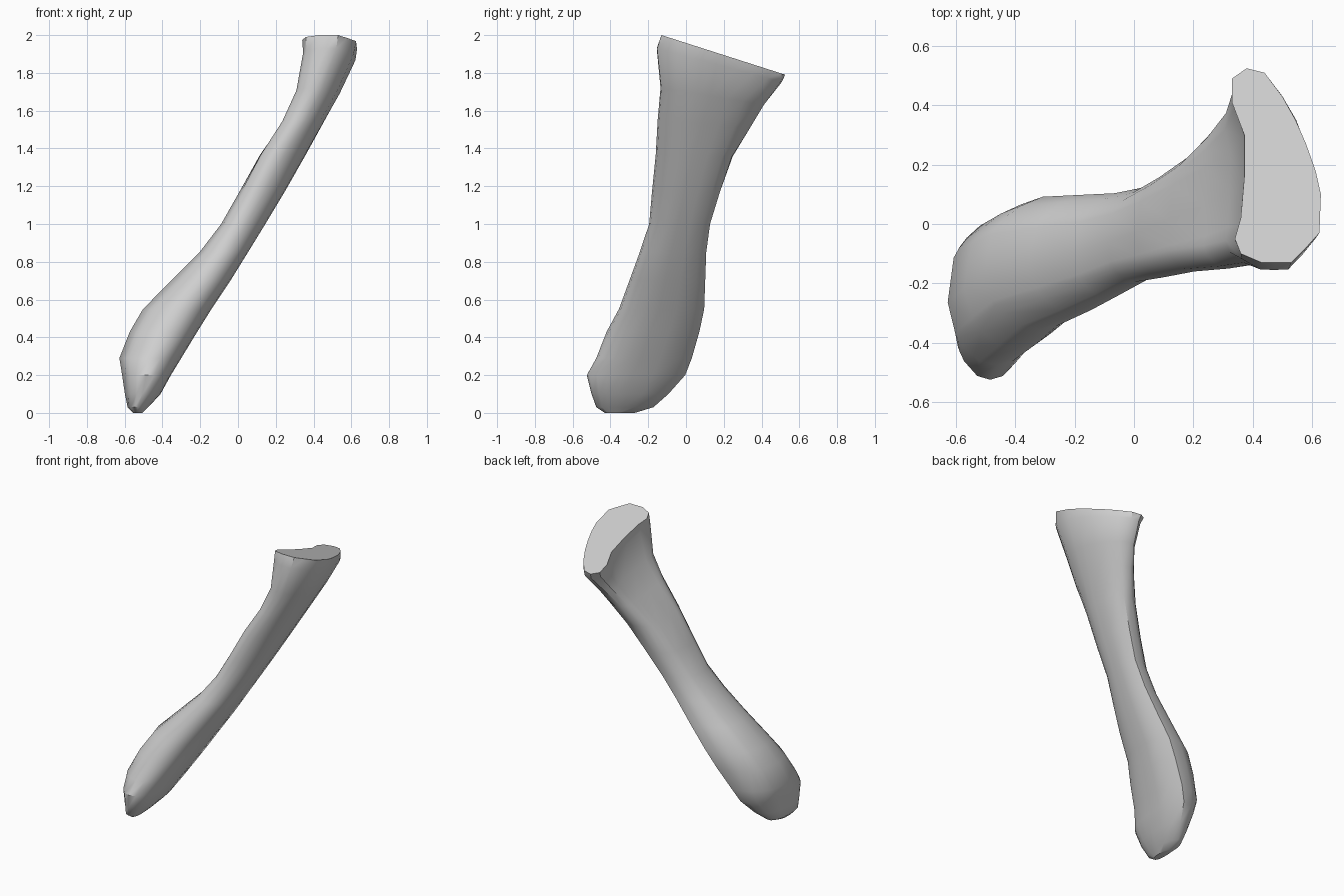
import bpy, bmesh, math

if "Cube" in bpy.data.objects:
    bpy.data.objects.remove(bpy.data.objects["Cube"])

# Outline of the flat upper end, counter-clockwise (x, y)
END = [(.63, .10), (.612, .18), (.58, .27), (.545, .35), (.50, .43), (.44, .51),
       (.38, .525), (.33, .49), (.33, .41), (.372, .30), (.372, .16), (.36, .02),
       (.34, -.05), (.36, -.10), (.43, -.13), (.48, -.13), (.53, -.13), (.58, -.08),
       (.625, -.03)]
X0, X1, Y0, Y1 = .33, .63, -.13, .525
UNIT = [((x - X0) / (X1 - X0) * 2 - 1, (y - Y0) / (Y1 - Y0) * 2 - 1) for x, y in END]

# Cross-sections: front z, tilt, x min, x max, y min, y max,
# blend to end outline, sideways lean of front edge, of back edge
RINGS = [
    (.00, 0, -.555, -.505, -.43, -.27, 0, 0, 0),
    (.03, 0, -.585, -.475, -.475, -.17, 0, 0, .1),
    (.10, 0, -.60, -.41, -.50, -.09, 0, 0, .2),
    (.20, 0, -.615, -.355, -.525, .0, 0, 0, .3),
    (.29, 0, -.63, -.30, -.475, .035, 0, 0, .35),
    (.43, 0, -.575, -.215, -.42, .075, 0, 0, .4),
    (.55, 0, -.505, -.14, -.355, .10, 0, 0, .4),
    (.70, 0, -.355, -.04, -.30, .105, 0, 0, .4),
    (.85, 0, -.205, .053, -.245, .11, 0, -.1, .4),
    (1.00, 0, -.09, .145, -.195, .13, 0, -.2, .4),
    (1.17, 0, .005, .248, -.18, .185, .05, -.25, .35),
    (1.37, .03, .11, .36, -.16, .255, .15, -.3, .3),
    (1.55, .08, .225, .455, -.15, .35, .4, -.3, .15),
    (1.72, .16, .30, .54, -.135, .425, .65, -.3, 0),
    (1.93, .27, .335, .623, -.155, .515, .85, -.35, 0),
    (2.00, .32, X0, X1, Y0, Y1, 1, 0, 0),
]


def ring_points(z, tilt, x0, x1, y0, y1, w, front, back):
    pts = []
    for u, v in UNIT:
        a = math.atan2(v, u)
        c, s = math.cos(a), math.sin(a)
        # slightly squared oval whose front and back edges lean sideways
        eu = math.copysign(abs(c) ** .95, c) + (front if s < 0 else back) * s * s
        ev = math.copysign(abs(s) ** .95, s)
        pu, pv = eu + (u - eu) * w, ev + (v - ev) * w
        x = (x0 + x1) / 2 + pu * (x1 - x0) / 2
        y = (y0 + y1) / 2 + pv * (y1 - y0) / 2
        pts.append((x, y, z - tilt * (y - y0)))
    return pts


# Bone: skinned cross-sections, rounded knob below, flat cut end above
bm = bmesh.new()
loops = [[bm.verts.new(p) for p in ring_points(*r)] for r in RINGS]
n = len(UNIT)
for a, b in zip(loops, loops[1:]):
    for i in range(n):
        j = (i + 1) % n
        bm.faces.new((a[i], a[j], b[j], b[i]))
bm.faces.new(loops[0][::-1])
bm.faces.new(loops[-1])
bmesh.ops.recalc_face_normals(bm, faces=bm.faces)
mesh = bpy.data.meshes.new("bone")
bm.to_mesh(mesh)
bm.free()
bone = bpy.data.objects.new("bone", mesh)
bpy.context.collection.objects.link(bone)

mat = bpy.data.materials.new("light grey")
mat.diffuse_color = (.62, .62, .62, 1)
mat.use_nodes = True
mat.node_tree.nodes["Principled BSDF"].inputs["Base Color"].default_value = mat.diffuse_color
mesh.materials.append(mat)

bpy.context.view_layer.objects.active = bone
bone.select_set(True)
bpy.ops.object.shade_smooth_by_angle(angle=math.radians(40))
